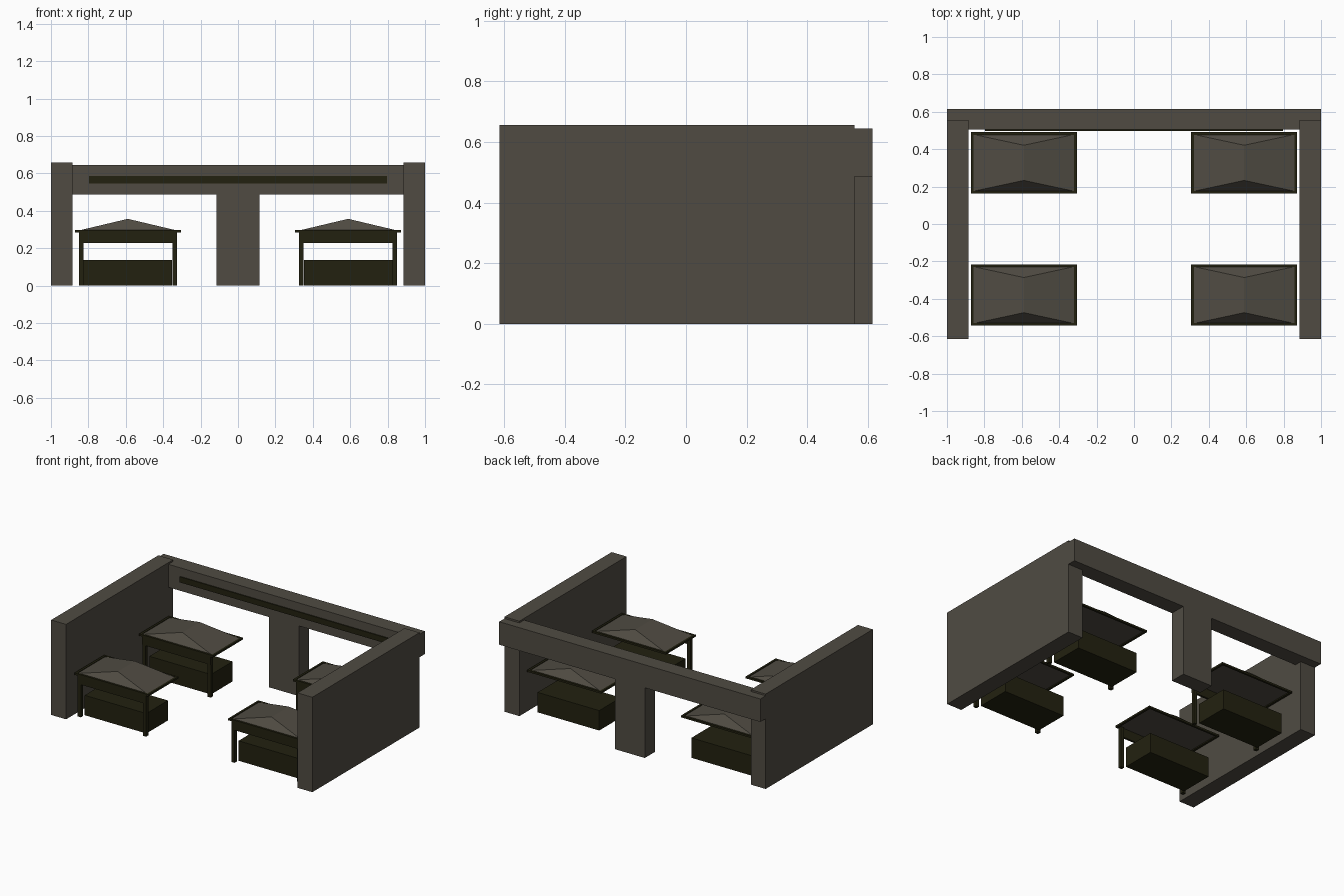
import bpy

if "Cube" in bpy.data.objects:
    bpy.data.objects.remove(bpy.data.objects["Cube"])

def material(name, rgb):
    m = bpy.data.materials.new(name)
    m.diffuse_color = (*rgb, 1)
    m.use_nodes = True
    m.node_tree.nodes["Principled BSDF"].inputs["Base Color"].default_value = m.diffuse_color
    return m

STONE = material("grey_brown", (0.080, 0.071, 0.055))
DARK = material("dark_olive", (0.0165, 0.0155, 0.005))

def mesh(name, verts, faces, mat):
    me = bpy.data.meshes.new(name)
    me.from_pydata(verts, [], faces)
    me.materials.append(mat)
    ob = bpy.data.objects.new(name, me)
    bpy.context.collection.objects.link(ob)
    return ob

def box(name, x, y, z, mat):
    verts = [(a, b, c) for a in x for b in y for c in z]
    faces = [(0, 1, 3, 2), (4, 6, 7, 5), (0, 4, 5, 1),
             (2, 3, 7, 6), (0, 2, 6, 4), (1, 5, 7, 3)]
    return mesh(name, verts, faces, mat)

# side walls
box("left_wall", (-1, -0.886), (-0.615, 0.557), (0, 0.657), STONE)
box("right_wall", (0.886, 1), (-0.615, 0.557), (0, 0.657), STONE)

# rear beam, its central pillar and the dark sign strip
box("rear_beam", (-1, 1), (0.505, 0.615), (0.486, 0.645), STONE)
box("rear_pillar", (-0.115, 0.115), (0.505, 0.615), (0, 0.486), STONE)
box("sign_strip", (-0.797, 0.797), (0.498, 0.505), (0.547, 0.586), DARK)

def stall(n, cx, cy):
    def part(name, x, y, z):
        box(f"stall_{n}_{name}", (cx + x[0], cx + x[1]), (cy + y[0], cy + y[1]), z, DARK)
    # counter block
    part("counter", (-0.236, 0.236), (-0.118, 0.118), (0, 0.138))
    # front legs and valance
    part("left_leg", (-0.262, -0.238), (-0.158, -0.134), (0, 0.287))
    part("right_leg", (0.238, 0.262), (-0.158, -0.134), (0, 0.287))
    part("valance", (-0.262, 0.262), (-0.160, -0.146), (0.227, 0.287))
    # rim around the roof
    for s, side in ((-1, "front"), (1, "rear")):
        part(side + "_rim", (-0.283, 0.283), sorted((s * 0.164, s * 0.150)), (0.285, 0.298))
    for s, side in ((-1, "left"), (1, "right")):
        part(side + "_rim", sorted((s * 0.283, s * 0.268)), (-0.150, 0.150), (0.285, 0.298))
    # hipped roof with a short ridge running front to back
    hx, hy, r, z0, z1 = 0.270, 0.152, 0.094, 0.293, 0.357
    v = [(-hx, -hy, z0), (hx, -hy, z0), (hx, hy, z0), (-hx, hy, z0), (0, -r, z1), (0, r, z1)]
    v = [(cx + a, cy + b, c) for a, b, c in v]
    mesh(f"stall_{n}_roof", v, [(3, 2, 1, 0), (0, 1, 4), (1, 2, 5, 4), (2, 3, 5), (3, 0, 4, 5)], STONE)

# four matching stalls
for i, (x, y) in enumerate([(-0.589, -0.38), (0.589, -0.38), (-0.589, 0.327), (0.589, 0.327)]):
    stall(i + 1, x, y)
